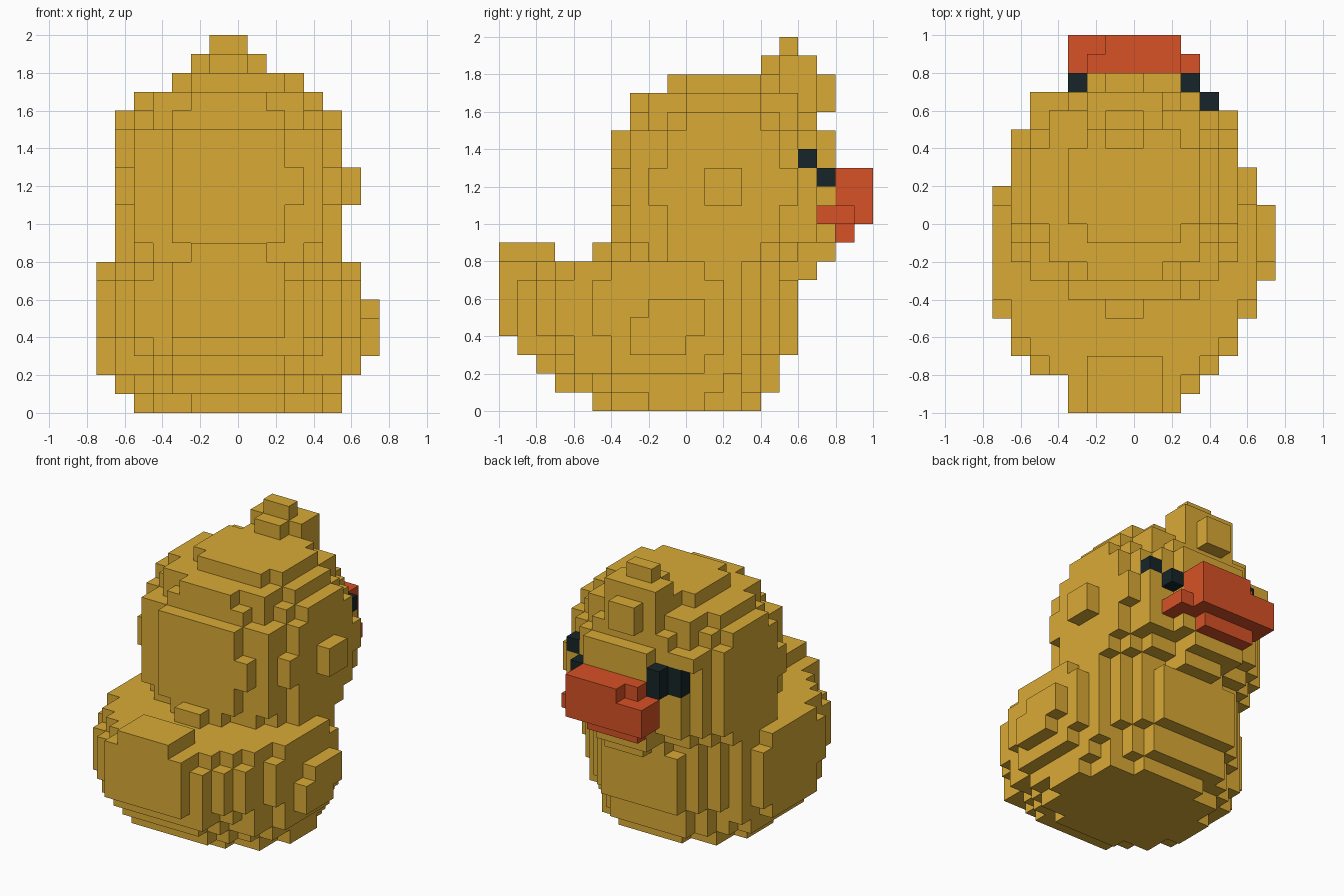
import bpy
import bmesh
from mathutils import Vector

VOXEL = 0.1

if "Cube" in bpy.data.objects:
    bpy.data.objects.remove(bpy.data.objects["Cube"], do_unlink=True)


def material(name, colour):
    mat = bpy.data.materials.new(name)
    mat.use_nodes = True
    mat.diffuse_color = colour
    mat.node_tree.nodes["Principled BSDF"].inputs["Base Color"].default_value = colour
    return mat


def box(xs, ys, zs):
    """Cells in inclusive index ranges."""
    return {(x, y, z)
            for x in range(xs[0], xs[1] + 1)
            for y in range(ys[0], ys[1] + 1)
            for z in range(zs[0], zs[1] + 1)}


def rounded(xs, ys, zs, power):
    """Cells of a box whose plan is rounded to a superellipse."""
    def offset(value, span):
        return abs(value - sum(span) / 2) / ((span[1] - span[0] + 1) / 2)
    return {c for c in box(xs, ys, zs)
            if offset(c[0], xs) ** power + offset(c[1], ys) ** power <= 1}


def stack(layers):
    cells = set()
    for layer in layers:
        cells |= rounded(*layer)
    return cells


# Body: stacked rounded slabs, side bumps and the chest under the chin
body = stack([
    ((-5, 5), (-5, 3), (0, 0), 2.1),
    ((-6, 5), (-7, 4), (1, 1), 2.1),
    ((-7, 6), (-8, 4), (2, 2), 2),
    ((-7, 6), (-9, 5), (3, 3), 2),
    ((-7, 6), (-10, 5), (4, 6), 2.05),
    ((-7, 6), (-9, 5), (7, 7), 1.9),
])
body -= box((-4, -4), (-9, -9), (3, 7))
body |= box((-3, 3), (-9, -9), (3, 3)) | box((6, 6), (1, 1), (3, 6))
body |= box((7, 7), (-3, 0), (4, 4)) | box((7, 7), (-3, -1), (3, 3))
body |= box((7, 7), (-2, 0), (5, 5)) | box((-7, -7), (-4, 1), (3, 6))
body |= box((-1, 1), (5, 6), (7, 7))

# Tail: raised tip on the rear of the body
tail = box((-3, 2), (-10, -8), (7, 7)) | box((-2, 1), (-10, -8), (8, 8))

# Head: fullest at eye level, stepping in to the neck and the crown
head = stack([
    ((-6, 5), (-4, 6), (8, 8), 2),
    ((-6, 5), (-4, 7), (9, 10), 2.5),
    ((-6, 5), (-4, 7), (11, 12), 2.9),
    ((-6, 5), (-4, 7), (13, 14), 2.5),
    ((-6, 5), (-3, 6), (15, 15), 2.1),
    ((-5, 4), (-3, 6), (16, 16), 2.2),
    ((-3, 3), (-1, 4), (17, 17), 2.8),
])
head |= box((6, 6), (1, 2), (11, 12))
head |= box((-1, 0), (-5, -5), (8, 8))
head |= box((-2, 1), (7, 7), (8, 8)) | box((-2, 2), (7, 7), (9, 14))
head |= box((-5, -4), (6, 6), (14, 14))

# Carve the corners so the eyes stand clear and the nape is narrower
head -= box((3, 5), (7, 7), (9, 14)) | box((-6, -3), (7, 7), (9, 14))
head -= box((4, 5), (6, 6), (13, 16)) | box((-6, -5), (6, 6), (9, 13))
head -= box((-6, -6), (5, 5), (9, 14)) | box((-4, -4), (-4, -4), (11, 12))

# Crest: tuft above the forehead
crest = box((-1, 0), (7, 7), (16, 17)) | box((-2, 1), (5, 6), (17, 18))
crest |= box((-1, 0), (4, 4), (17, 18)) | box((-1, 0), (5, 5), (19, 19))

# Beak: broad bill with a stepped corner, a side strip and a lower lip
beak = box((-3, 2), (8, 9), (10, 12)) | box((3, 3), (7, 8), (10, 10))
beak -= box((-3, -3), (8, 9), (12, 12)) | box((-2, -2), (9, 9), (12, 12))
beak |= box((-2, 1), (8, 8), (9, 9))

# Eyes: stepped dark blocks at the front corners of the head
left_eye = box((4, 4), (6, 6), (13, 13)) | box((3, 3), (7, 7), (12, 12))
right_eye = box((-4, -4), (6, 6), (12, 13)) | box((-3, -3), (7, 7), (12, 13))

yellow = material("duck yellow", (0.694, 0.402, 0.036, 1))
orange = material("beak orange", (0.679, 0.083, 0.019, 1))
dark = material("eye black", (0.008, 0.0185, 0.021, 1))

# Later entries replace earlier ones where they overlap
parts = [
    ("body", body, yellow), ("tail", tail, yellow),
    ("head", head, yellow), ("crest", crest, yellow),
    ("beak", beak, orange),
    ("left_eye", left_eye, dark), ("right_eye", right_eye, dark),
]
owner = {cell: name for name, cells, _ in parts for cell in cells}


def build(name, mat):
    """Skin a part's cells with only their exposed square faces."""
    bm = bmesh.new()
    corners = {}

    def corner(point):
        key = tuple(round(v * 2) for v in point)
        if key not in corners:
            shift = Vector((0, 0.5, 0.5))
            corners[key] = bm.verts.new((point + shift) * VOXEL)
        return corners[key]

    for cell in [c for c, part in owner.items() if part == name]:
        for axis in range(3):
            for sign in (-1, 1):
                normal = Vector((0, 0, 0))
                normal[axis] = sign
                centre = Vector(cell)
                if tuple(int(v) for v in centre + normal) in owner:
                    continue
                u = Vector((0, 0, 0))
                u[(axis + 1) % 3] = 1
                v = normal.cross(u)
                quad = [centre + (normal + a * u + b * v) / 2
                        for a, b in ((-1, -1), (1, -1), (1, 1), (-1, 1))]
                bm.faces.new([corner(p) for p in quad])
    mesh = bpy.data.meshes.new(name)
    bm.to_mesh(mesh)
    bm.free()
    mesh.materials.append(mat)
    bpy.context.collection.objects.link(bpy.data.objects.new(name, mesh))


for part_name, _, part_material in parts:
    build(part_name, part_material)
